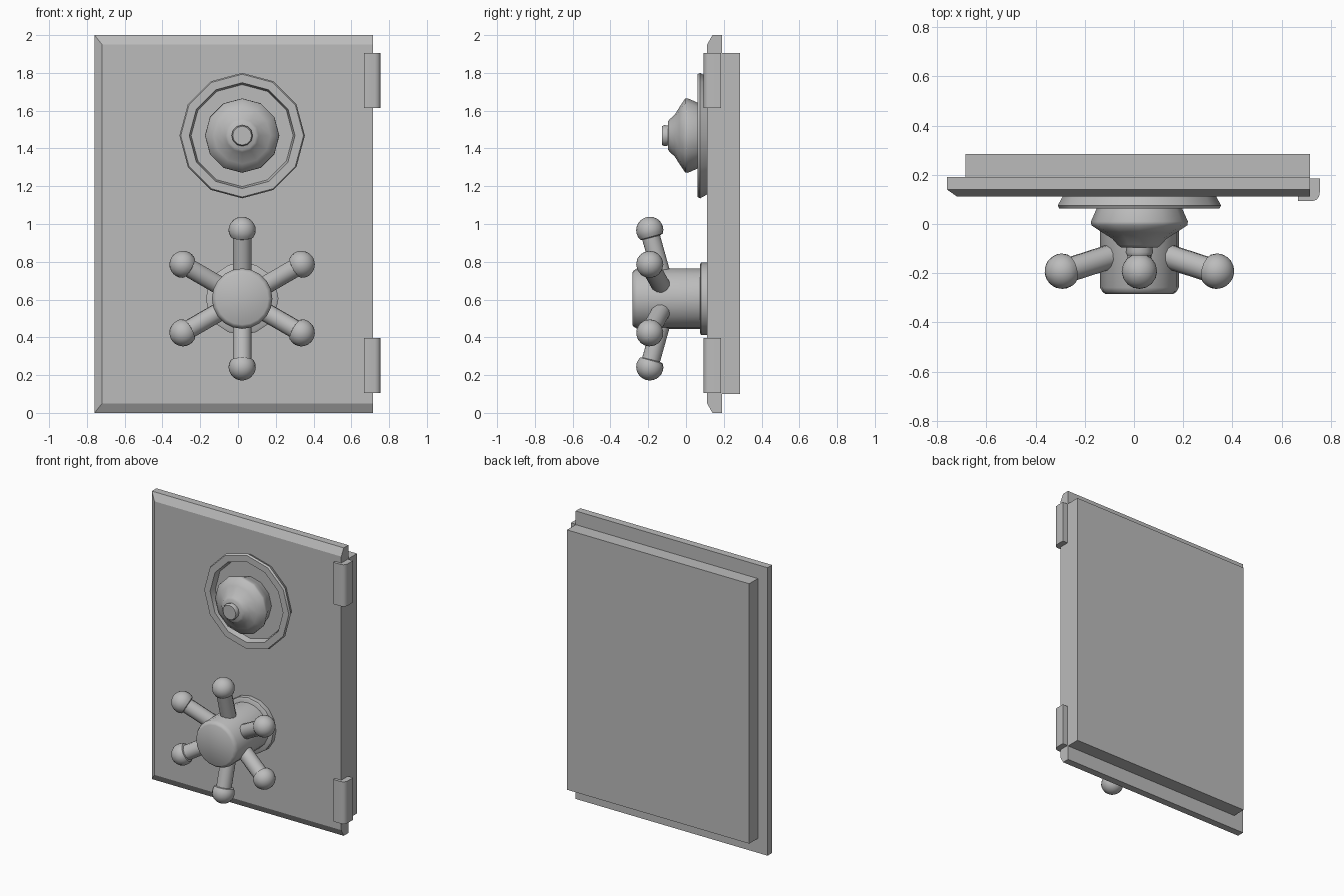
import bpy, bmesh, math
from mathutils import Matrix, Vector

cube = bpy.data.objects.get("Cube")
if cube:
    bpy.data.objects.remove(cube)

steel = bpy.data.materials.new("grey_steel")
steel.use_nodes = True
GREY = (0.5, 0.5, 0.5, 1)
steel.diffuse_color = GREY
steel.node_tree.nodes["Principled BSDF"].inputs["Base Color"].default_value = GREY


def finish(name, bm, smooth_angle=None):
    bmesh.ops.recalc_face_normals(bm, faces=bm.faces)
    me = bpy.data.meshes.new(name)
    bm.to_mesh(me)
    bm.free()
    me.materials.append(steel)
    if smooth_angle:
        me.shade_smooth()
        me.set_sharp_from_angle(angle=math.radians(smooth_angle))
    ob = bpy.data.objects.new(name, me)
    bpy.context.collection.objects.link(ob)
    return ob


def loft(name, loops, smooth_angle=None):
    """Skin matching loops of points and cap both ends."""
    bm = bmesh.new()
    rings = [[bm.verts.new(p) for p in loop] for loop in loops]
    n = len(rings[0])
    for a, b in zip(rings, rings[1:]):
        for i in range(n):
            j = (i + 1) % n
            bm.faces.new((a[i], a[j], b[j], b[i]))
    bm.faces.new(rings[0])
    bm.faces.new(rings[-1])
    return finish(name, bm, smooth_angle)


def lathe(name, profile, origin, axis, sides, smooth_angle=35):
    """Turn (radius, distance) pairs around an axis."""
    axis = Vector(axis).normalized()
    side = axis.orthogonal().normalized()
    if abs(axis.y) > 0.99:
        side = Vector((0, 0, 1))
    other = axis.cross(side)
    loops = []
    for r, d in profile:
        loops.append([Vector(origin) + axis * d
                      + side * r * math.cos(i * math.tau / sides)
                      + other * r * math.sin(i * math.tau / sides)
                      for i in range(sides)])
    return loft(name, loops, smooth_angle)


def rect(x0, x1, z0, z1, y):
    return [(x0, y, z0), (x1, y, z0), (x1, y, z1), (x0, y, z1)]


# Door: front panel bevelled on three edges, smaller plate behind
loft("door_panel", [rect(-0.76, 0.715, 0, 2, 0.19),
                    rect(-0.76, 0.715, 0, 2, 0.14),
                    rect(-0.72, 0.715, 0.05, 1.95, 0.112)])
loft("back_plate", [rect(-0.685, 0.715, 0.1, 1.905, 0.19),
                    rect(-0.685, 0.715, 0.1, 1.905, 0.285)])

# Hinges with a rounded front corner
HINGE = [(0.667, 0.185), (0.667, 0.093), (0.725, 0.093), (0.742, 0.099),
         (0.752, 0.112), (0.755, 0.13), (0.755, 0.185)]
for name, z0, z1 in (("upper_hinge", 1.615, 1.905), ("lower_hinge", 0.105, 0.397)):
    loft(name, [[(x, y, z) for x, y in HINGE] for z in (z0, z1)], 35)

# Combination dial: recessed ring, flared knob and small tip
CX, DIAL_Z, WHEEL_Z = 0.022, 1.468, 0.605
FRONT = (0, -1, 0)
lathe("dial_ring", [(0.31, -0.115), (0.332, -0.075), (0.325, -0.062),
                    (0.28, -0.062), (0.27, -0.105)],
      (CX, 0, DIAL_Z), FRONT, 12)
lathe("dial_knob", [(0.16, -0.112), (0.175, -0.06), (0.197, -0.01), (0.195, 0.005),
                    (0.15, 0.035), (0.11, 0.06), (0.088, 0.085), (0.075, 0.095)],
      (CX, 0, DIAL_Z), FRONT, 12, 50)
lathe("dial_tip", [(0.05, 0.08), (0.056, 0.115), (0.05, 0.127)],
      (CX, 0, DIAL_Z), FRONT, 12, 50)

# Hand wheel: collar, hub and six spokes leaning forward
lathe("wheel_collar", [(0.192, -0.115), (0.192, -0.08), (0.18, -0.073)],
      (CX, 0, WHEEL_Z), FRONT, 16)
lathe("wheel_hub", [(0.16, -0.115), (0.16, 0.258), (0.15, 0.276), (0.138, 0.284)],
      (CX, 0, WHEEL_Z), FRONT, 20)

DOME = [(0.072 * math.cos(a), 0.07 * math.sin(a))
        for a in (math.pi * k / 12 for k in range(6))]
for k in range(6):
    ang = math.radians(90 + 60 * k)
    out = Vector((math.cos(ang), 0, math.sin(ang)))
    axis = out + Vector((0, -0.28, 0))
    start = Vector((CX, -0.122, WHEEL_Z)) + out * 0.1
    lathe(f"spoke_{k + 1}", [(0.05, 0), (0.05, 0.27)], start, axis, 12)
    knob = Vector((CX, -0.192, WHEEL_Z)) + out * 0.363
    lathe(f"spoke_knob_{k + 1}",
          [(0.045, -0.042), (0.062, -0.036), (0.07, -0.018)] + DOME + [(0.004, 0.07)],
          knob, axis, 16, 45)
